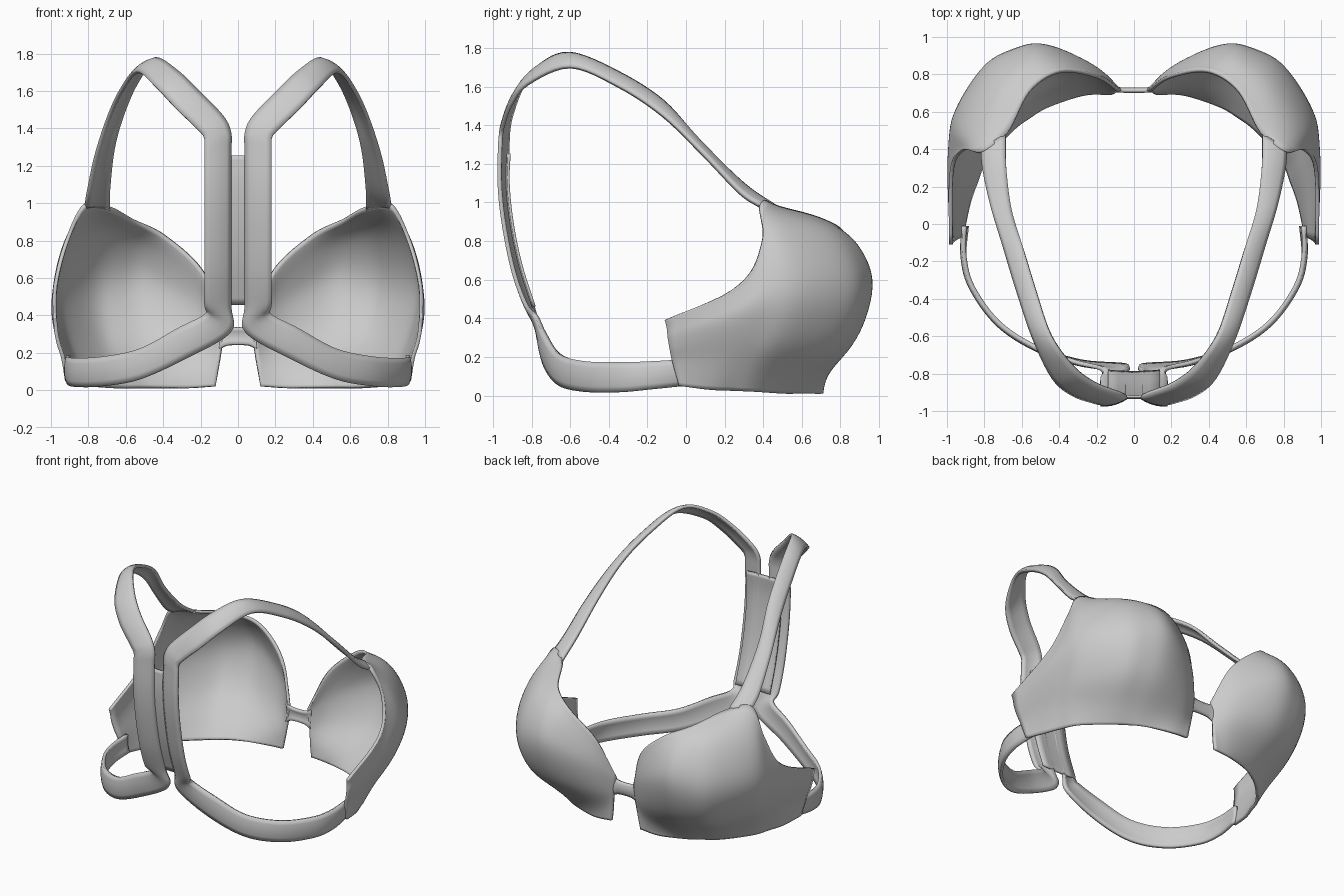
import bpy
from mathutils import Vector

if "Cube" in bpy.data.objects:
    bpy.data.objects.remove(bpy.data.objects["Cube"])

fabric = bpy.data.materials.new("grey fabric")
fabric.diffuse_color = (0.6, 0.6, 0.6, 1)
fabric.use_nodes = True
fabric.node_tree.nodes["Principled BSDF"].inputs["Base Color"].default_value = fabric.diffuse_color


def spline(points, steps):
    """Smooth curve through points of any dimension (Catmull-Rom)."""
    pts = [Vector(p) for p in points]
    pts = [pts[0] * 2 - pts[1]] + pts + [pts[-1] * 2 - pts[-2]]
    out = []
    for i in range(1, len(pts) - 2):
        a, b, c, d = pts[i - 1:i + 3]
        for s in range(steps):
            t = s / steps
            out.append(0.5 * (2 * b + (c - a) * t + (2 * a - 5 * b + 4 * c - d) * t * t
                              + (3 * b - a - 3 * c + d) * t ** 3))
    return out + [pts[-2]]


def relax(grid, passes):
    """Even out the inside of a grid while its borders stay put."""
    for _ in range(passes):
        old = [list(row) for row in grid]
        for i in range(1, len(grid) - 1):
            for j in range(1, len(grid[0]) - 1):
                around = old[i - 1][j] + old[i + 1][j] + old[i][j - 1] + old[i][j + 1]
                grid[i][j] = old[i][j] * 0.5 + around * 0.125
    return grid


def sheet(name, rows, thickness, offset=-1, mirror=True):
    """Cloth surface from a grid of points, thickened and mirrored."""
    n = len(rows[0])
    verts = [p for row in rows for p in row]
    faces = [(i * n + j, (i + 1) * n + j, (i + 1) * n + j + 1, i * n + j + 1)
             for i in range(len(rows) - 1) for j in range(n - 1)]
    mesh = bpy.data.meshes.new(name)
    mesh.from_pydata(verts, [], faces)
    mesh.materials.append(fabric)
    obj = bpy.data.objects.new(name, mesh)
    bpy.context.collection.objects.link(obj)
    solid = obj.modifiers.new("thickness", 'SOLIDIFY')
    solid.thickness, solid.offset = thickness, offset
    if mirror:
        obj.modifiers.new("mirror", 'MIRROR').use_mirror_merge = False
    bpy.ops.object.select_all(action='DESELECT')
    obj.select_set(True)
    bpy.context.view_layer.objects.active = obj
    bpy.ops.object.shade_smooth_by_angle(angle=0.8)
    return obj


def ribbon(name, stations, thickness=0.018, crown=0.012, steps=6, mirror=True):
    """Strap through stations of (centre, half-width vector), slightly domed."""
    centres = spline([s[0] for s in stations], steps)
    halves = spline([s[1] for s in stations], steps)
    rows = []
    for i, (c, h) in enumerate(zip(centres, halves)):
        tangent = centres[min(i + 1, len(centres) - 1)] - centres[max(i - 1, 0)]
        normal = tangent.cross(h).normalized()
        rows.append([c + h * k + normal * crown * (1 - k * k)
                     for k in (-1, -0.6, -0.2, 0.2, 0.6, 1)])
    return sheet(name, rows, thickness, 0, mirror)


# Cups: curves from the centre to the side wing, stacked from hem to neckline
hem = [(.12, .71, .02), (.27, .705, .01), (.46, .64, .01), (.56, .58, .01), (.66, .505, .01),
       (.80, .35, .02), (.85, .23, .025), (.89, .12, .03), (.925, -.035, .05)]
wire = [(.10, .715, .13), (.24, .74, .11), (.46, .725, .11), (.59, .675, .11), (.71, .595, .12),
        (.855, .41, .15), (.90, .29, .165), (.93, .16, .18), (.945, -.07, .17)]
lower = [(.085, .72, .22), (.21, .81, .25), (.47, .89, .29), (.63, .855, .285),
         (.765, .78, .28), (.92, .53, .30), (.953, .37, .305), (.972, .20, .30),
         (.967, -.085, .24)]
middle = [(.075, .72, .28), (.21, .85, .42), (.48, .975, .56), (.65, .945, .57), (.81, .86, .56),
          (.968, .61, .54), (.995, .43, .49), (.998, .23, .40), (.98, -.095, .30)]
upper = [(.07, .72, .33), (.20, .84, .53), (.46, .92, .73), (.62, .85, .815), (.765, .72, .855),
         (.925, .52, .80), (.968, .425, .66), (.995, .27, .48), (.985, -.10, .35)]
neckline = [(.07, .715, .36), (.185, .795, .64), (.39, .825, .83), (.56, .715, .915),
            (.68, .49, .98), (.82, .39, 1.0), (.925, .395, .80), (.985, .28, .57),
            (.99, -.11, .39)]
curves = [spline(c, 7) for c in (hem, wire, lower, middle, upper, neckline)]
columns = [spline(col, 7) for col in zip(*curves)]
sheet("cups", relax([list(row) for row in zip(*columns)], 14), 0.02)

# Bridge joining the cups
ribbon("centre_bridge", [((.10, .712, .29), (0, 0, .07)), ((.05, .71, .29), (0, 0, .048)),
                         ((-.05, .71, .29), (0, 0, .048)), ((-.10, .712, .29), (0, 0, .07))],
       mirror=False)

# Straps: over the shoulder, down the back, then turning into the side bands
shoulder = [
    ((.75, .43, .975), (.064, -.045, .005)), ((.743, .29, 1.07), (.06, -.01, -.02)),
    ((.708, .08, 1.28), (.053, .01, -.033)), ((.645, -.12, 1.485), (.05, 0, -.037)),
    ((.575, -.35, 1.635), (.05, 0, -.035)), ((.49, -.60, 1.735), (.05, 0, -.035)),
    ((.38, -.79, 1.66), (.055, -.03, -.045)), ((.27, -.88, 1.55), (.06, -.03, -.045)),
    ((.15, -.925, 1.43), (.066, -.025, -.035)), ((.112, -.938, 1.365), (.07, -.02, -.015))]
back = [
    ((.11, -.943, 1.28), (.07, -.02, 0)), ((.11, -.945, 1.10), (.07, -.02, 0)),
    ((.11, -.925, .90), (.07, -.02, 0)), ((.11, -.875, .65), (.07, -.02, 0)),
    ((.11, -.81, .46), (.07, -.02, .01)), ((.108, -.765, .36), (.066, -.01, .05))]
band = [
    ((.30, -.735, .25), (.02, 0, .08)), ((.52, -.66, .14), (0, 0, .08)),
    ((.72, -.53, .10), (0, 0, .077)), ((.86, -.34, .095), (0, 0, .075)),
    ((.905, -.18, .105), (0, 0, .07)), ((.90, -.01, .12), (.007, 0, .066))]
ribbon("straps_and_bands", shoulder + back + band, thickness=0.022)

# Closure panel between the upright straps
panel = [(-.915, 1.255), (-.92, 1.1), (-.90, .90), (-.855, .68), (-.785, .46)]
ribbon("closure_panel", [((0, y, z), (.14, 0, 0)) for y, z in panel],
       thickness=0.014, crown=0.008, mirror=False)
